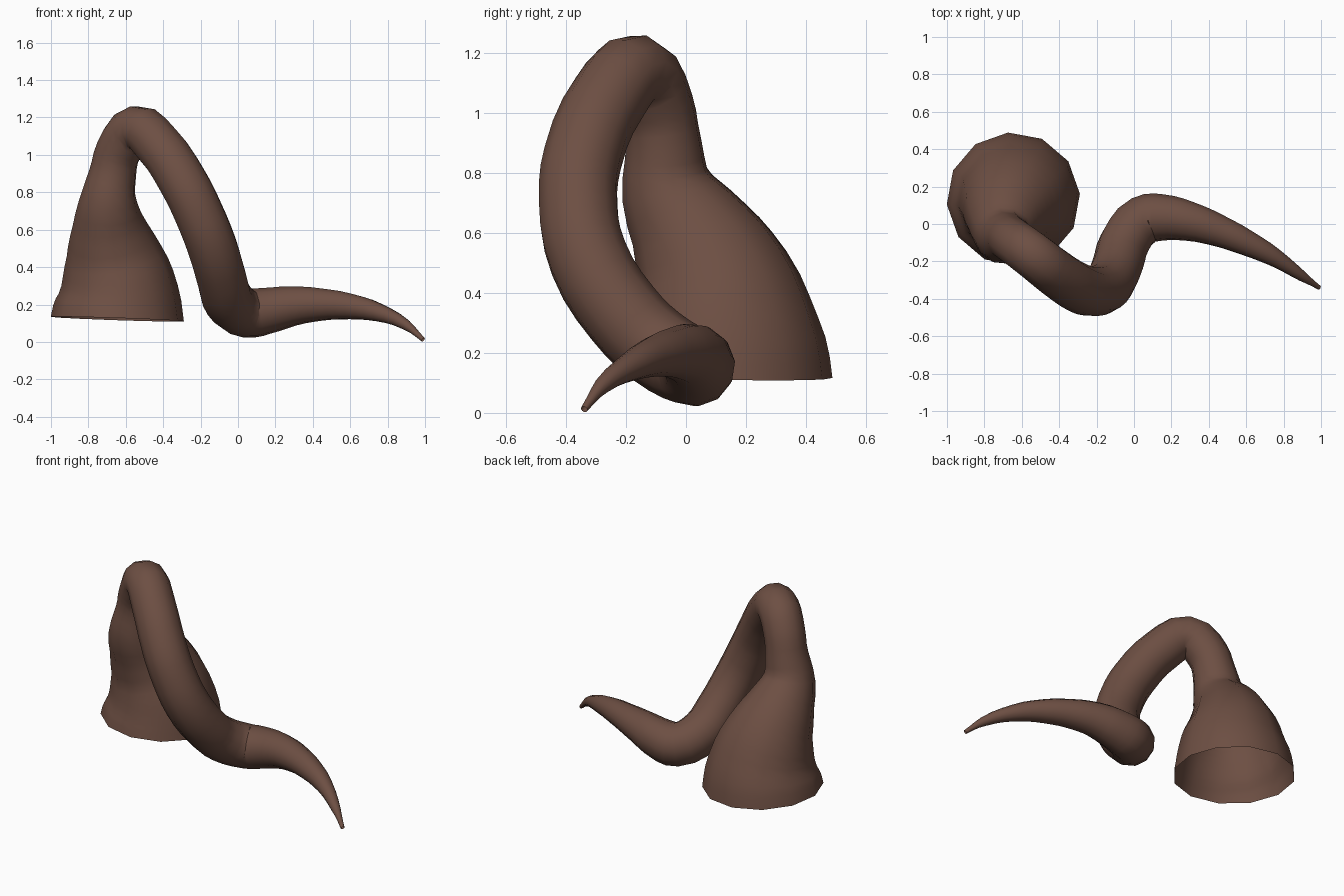
import bpy
import math

if "Cube" in bpy.data.objects:
    bpy.data.objects.remove(bpy.data.objects["Cube"])

# Centre line of the curled tentacle: x, y, z, radius
path = [
    (-.645, .133, .122, .357), (-.640, .124, .280, .320), (-.666, .085, .455, .266),
    (-.690, .015, .600, .210), (-.695, -.062, .750, .158), (-.670, -.075, .900, .128),
    (-.638, -.097, 1.025, .124), (-.545, -.165, 1.137, .127), (-.430, -.255, 1.055, .130),
    (-.290, -.345, .850, .133), (-.215, -.360, .700, .134), (-.140, -.325, .515, .136),
    (-.085, -.210, .330, .136), (-.050, -.100, .222, .136), (.050, .020, .155, .133),
    (.150, .035, .166, .125), (.300, .013, .193, .106), (.450, -.035, .200, .087),
    (.600, -.100, .190, .070), (.750, -.178, .158, .050), (.900, -.280, .090, .028),
    (.990, -.340, .012, .012),
]

# Twelve-sided tube, open at both ends, swept along a smooth curve
curve = bpy.data.curves.new("tentacle", 'CURVE')
curve.dimensions = '3D'
curve.fill_mode = 'FULL'
curve.bevel_depth = 1.0
curve.bevel_resolution = 4
curve.resolution_u = 3
spline = curve.splines.new('BEZIER')
spline.radius_interpolation = 'CARDINAL'
spline.bezier_points.add(len(path) - 1)
for point, (x, y, z, r) in zip(spline.bezier_points, path):
    point.co = (x, y, z)
    point.radius = r
    point.tilt = math.radians(8)
    point.handle_left_type = point.handle_right_type = 'AUTO'

# Keep the base rim level
foot = spline.bezier_points[0]
foot.handle_left_type = foot.handle_right_type = 'FREE'
foot.handle_left = (-.645, .133, .06)
foot.handle_right = (-.643, .134, .18)

tentacle = bpy.data.objects.new("tentacle", curve)
bpy.context.collection.objects.link(tentacle)
bpy.context.view_layer.objects.active = tentacle
tentacle.select_set(True)
bpy.ops.object.convert(target='MESH')
tentacle = bpy.context.object
bpy.ops.object.shade_smooth_by_angle(angle=math.radians(75))

# Brown skin
skin = bpy.data.materials.new("brown_skin")
skin.diffuse_color = (.153, .078, .056, 1)
skin.use_nodes = True
skin.node_tree.nodes["Principled BSDF"].inputs["Base Color"].default_value = skin.diffuse_color
tentacle.data.materials.clear()
tentacle.data.materials.append(skin)
